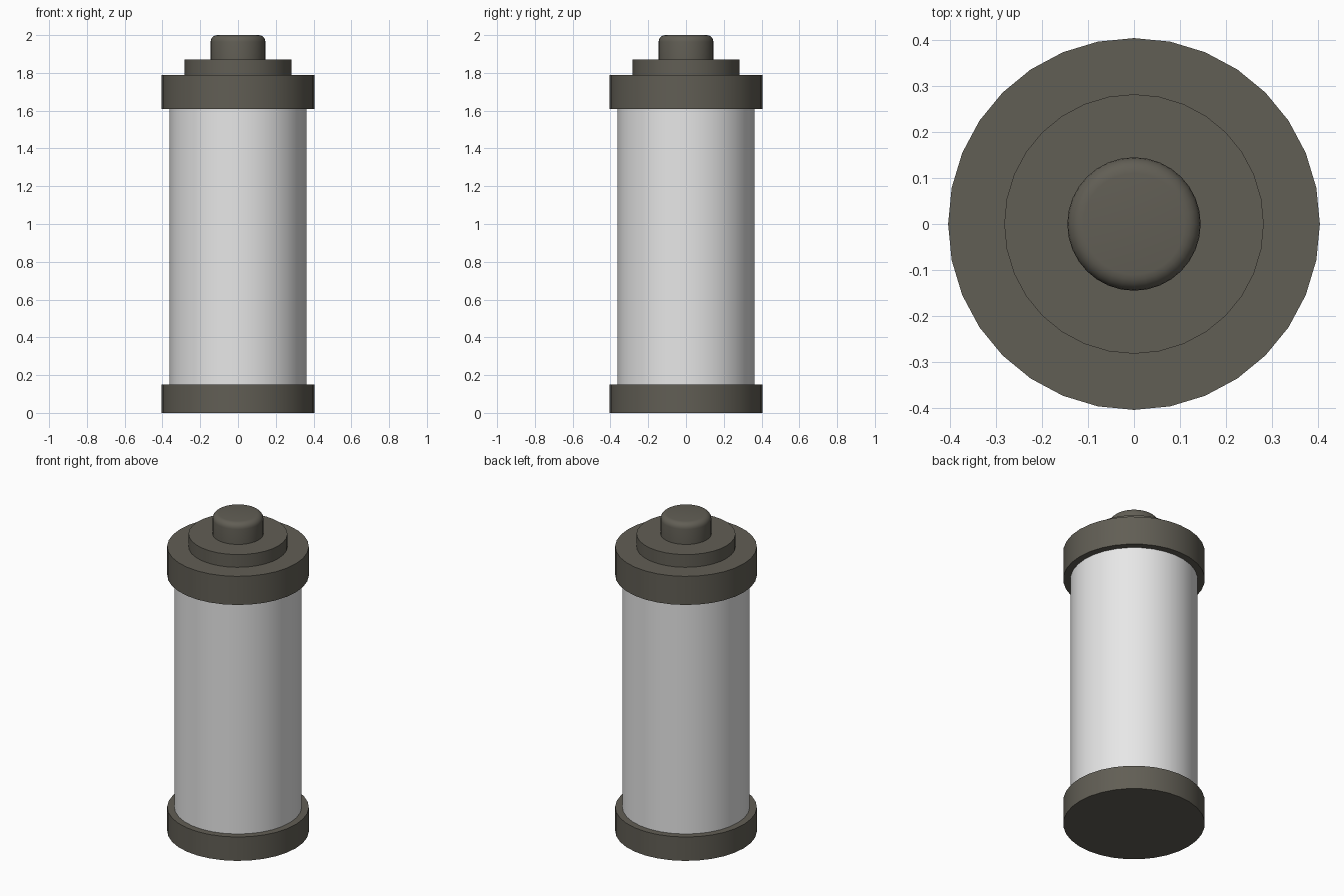
import bpy, math

if "Cube" in bpy.data.objects:
    bpy.data.objects.remove(bpy.data.objects["Cube"])

SIDES = 32


def material(name, rgb):
    m = bpy.data.materials.new(name)
    m.diffuse_color = (*rgb, 1)
    m.use_nodes = True
    m.node_tree.nodes["Principled BSDF"].inputs["Base Color"].default_value = m.diffuse_color
    return m


dark = material("dark warm grey", (0.12, 0.112, 0.09))
white = material("light grey", (0.8, 0.8, 0.8))


def lathe(name, profile, mat):
    """Spin (radius, height) points about z and close both ends."""
    verts, faces = [], []
    for r, z in profile:
        for i in range(SIDES):
            a = math.tau * i / SIDES
            verts.append((r * math.cos(a), r * math.sin(a), z))
    for k in range(len(profile) - 1):
        for i in range(SIDES):
            j = (i + 1) % SIDES
            b, t = k * SIDES, (k + 1) * SIDES
            faces.append((b + i, b + j, t + j, t + i))
    last = (len(profile) - 1) * SIDES
    faces.append(tuple(reversed(range(SIDES))))
    faces.append(tuple(range(last, last + SIDES)))
    mesh = bpy.data.meshes.new(name)
    mesh.from_pydata(verts, [], faces)
    mesh.materials.append(mat)
    ob = bpy.data.objects.new(name, mesh)
    bpy.context.collection.objects.link(ob)
    bpy.ops.object.select_all(action='DESELECT')
    ob.select_set(True)
    bpy.context.view_layer.objects.active = ob
    bpy.ops.object.shade_smooth_by_angle(angle=math.radians(35))
    return ob


# end caps and the tube between them
lathe("bottom_cap", [(0.404, 0), (0.404, 0.15)], dark)
lathe("tube_body", [(0.363, 0.15), (0.363, 1.61)], white)
lathe("top_cap", [(0.404, 1.61), (0.404, 1.79)], dark)

# stepped collar on the top cap
lathe("top_collar", [(0.282, 1.79), (0.282, 1.87)], dark)

# terminal knob with a rounded upper edge
R, FILLET = 0.145, 0.035
arc = [(R - FILLET + FILLET * math.cos(a), 2 - FILLET + FILLET * math.sin(a))
       for a in (math.radians(18 * i) for i in range(6))]
lathe("terminal_knob", [(R, 1.87)] + arc, dark)
